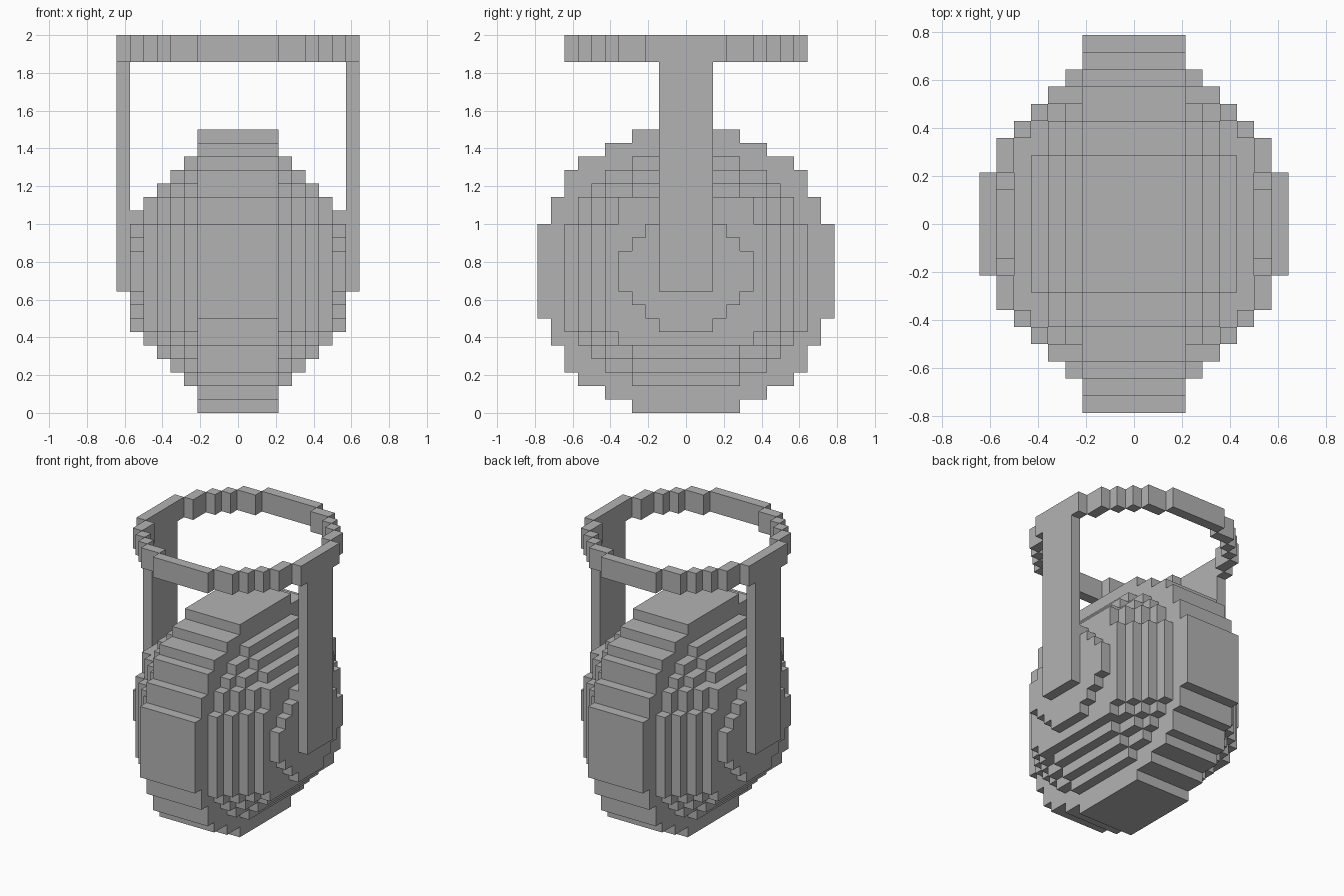
import bpy
import bmesh

U = 1 / 14  # size of one block

if "Cube" in bpy.data.objects:
    bpy.data.objects.remove(bpy.data.objects["Cube"], do_unlink=True)

grey = bpy.data.materials.new("grey")
grey.use_nodes = True
colour = (0.45, 0.45, 0.45, 1)
grey.diffuse_color = colour
grey.node_tree.nodes["Principled BSDF"].inputs["Base Color"].default_value = colour


def finish(name, bm):
    bmesh.ops.recalc_face_normals(bm, faces=bm.faces)
    bmesh.ops.scale(bm, vec=(U, U, U), verts=bm.verts)
    mesh = bpy.data.meshes.new(name)
    bm.to_mesh(mesh)
    bm.free()
    mesh.materials.append(grey)
    obj = bpy.data.objects.new(name, mesh)
    bpy.context.collection.objects.link(obj)
    return obj


def prism(bm, outline, axis, low, high):
    """Extrude a closed 2D outline along x (axis 0) or z (axis 2)."""
    if axis == 0:
        verts = [bm.verts.new((low, a, b)) for a, b in outline]
        move = (high - low, 0, 0)
    else:
        verts = [bm.verts.new((a, b, low)) for a, b in outline]
        move = (0, 0, high - low)
    face = bm.faces.new(verts)
    geom = bmesh.ops.extrude_face_region(bm, geom=[face], use_keep_orig=True)["geom"]
    bmesh.ops.translate(bm, vec=move,
                        verts=[g for g in geom if isinstance(g, bmesh.types.BMVert)])


def box(bm, x0, x1, y0, y1, z0, z1):
    prism(bm, [(x0, y0), (x1, y0), (x1, y1), (x0, y1)], 2, z0, z1)


def stepped(bottom, steps):
    """Stepped outline from (half width, row count) pairs, bottom to top."""
    side, z = [], bottom
    for half, rows in steps:
        side += [(half, z), (half, z + rows)]
        z += rows
    return side + [(-y, z) for y, z in reversed(side)]


# Round central drum
bm = bmesh.new()
rise = [(4, 1), (6, 1), (8, 1), (9, 2), (10, 2)]
prism(bm, stepped(0, rise + [(11, 7)] + rise[::-1]), 0, -3, 3)
finish("central_drum", bm)

# Side layers, each smaller than the one inside it
layers = {
    4: (2, [(4, 1), (6, 1), (7, 1), (8, 1), (9, 8), (8, 2), (7, 1), (6, 1), (4, 1)]),
    5: (3, [(4, 1), (6, 1), (7, 1), (8, 8), (7, 2), (6, 1), (4, 1)]),
    6: (4, [(4, 1), (6, 1), (7, 8), (6, 2), (4, 1)]),
    7: (5, [(5, 1), (6, 8), (5, 2)]),
    8: (6, [(2, 1), (3, 1), (4, 1), (5, 3), (4, 1), (3, 1), (2, 1)]),
}
for side, label in ((1, "left"), (-1, "right")):
    bm = bmesh.new()
    for outer, (bottom, steps) in layers.items():
        prism(bm, stepped(bottom, steps), 0, side * (outer - 1), side * outer)
    finish(label + "_side_layers", bm)

    # Upright strap joining the side to the ring
    bm = bmesh.new()
    box(bm, *sorted((side * 8, side * 9)), -2, 2, 9, 26)
    finish(label + "_strap", bm)

# Stepped ring on top
bm = bmesh.new()
for s in (1, -1):
    box(bm, -3, 3, *sorted((s * 8, s * 9)), 26, 28)
    box(bm, *sorted((s * 8, s * 9)), -3, 3, 26, 28)
    for t in (1, -1):
        for x0, x1, y0, y1 in ((3, 5, 7, 8), (5, 6, 6, 7), (6, 7, 5, 6), (7, 8, 3, 5)):
            box(bm, *sorted((s * x0, s * x1)), *sorted((t * y0, t * y1)), 26, 28)
finish("top_ring", bm)
